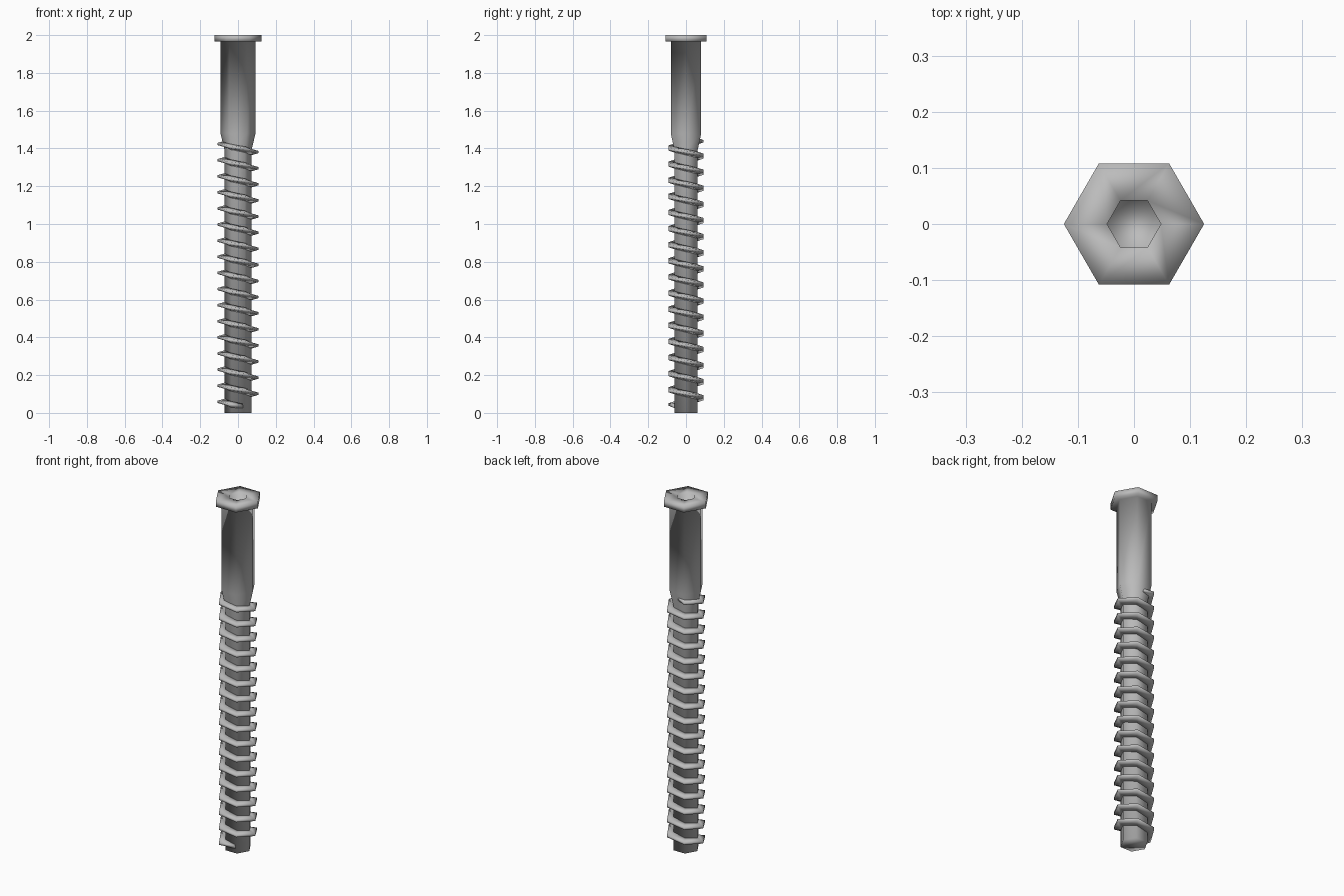
import bpy, bmesh, math

cube = bpy.data.objects.get("Cube")
if cube:
    bpy.data.objects.remove(cube)

steel = bpy.data.materials.new("grey_steel")
steel.use_nodes = True
GREY = (0.5, 0.5, 0.5, 1)
steel.diffuse_color = GREY
steel.node_tree.nodes["Principled BSDF"].inputs["Base Color"].default_value = GREY

STEP = math.pi / 3


def finish(name, bm):
    bmesh.ops.recalc_face_normals(bm, faces=bm.faces[:])
    mesh = bpy.data.meshes.new(name)
    bm.to_mesh(mesh)
    bm.free()
    mesh.shade_smooth()
    mesh.materials.append(steel)
    obj = bpy.data.objects.new(name, mesh)
    bpy.context.collection.objects.link(obj)


def hex_ring(bm, r, z):
    return [bm.verts.new((r * math.cos(i * STEP), r * math.sin(i * STEP), z)) for i in range(6)]


def bridge(bm, a, b, closed=True):
    n = len(a)
    for i in range(n if closed else n - 1):
        j = (i + 1) % n
        bm.faces.new((a[i], a[j], b[j], b[i]))


# Body: core, taper, shank, head and the hexagonal socket in one profile
bm = bmesh.new()
profile = [(0.071, 0), (0.071, 1.39), (0.093, 1.48), (0.093, 1.965),
           (0.125, 1.965), (0.125, 2.0), (0.048, 2.0), (0.048, 1.94)]
rings = [hex_ring(bm, r, z) for r, z in profile]
for a, b in zip(rings, rings[1:]):
    bridge(bm, a, b)
bm.faces.new(rings[0])
bm.faces.new(rings[-1])
finish("screw_body", bm)

# Thread: six-sided helix descending counter-clockwise, fading out at both ends
PITCH, TURNS = 0.0853, 17
CORE, CREST = 0.066, 0.108
count = TURNS * 6 - 2
bm = bmesh.new()
sections = []
for k in range(count + 1):
    angle = (k + 1) * STEP
    z = 1.452 - k * PITCH / 6
    end = k in (0, count)
    crest = CORE + 0.002 if end else CREST
    section = []
    for r, dz in ((CORE, -0.018), (crest, -0.006), (crest, 0.006), (CORE, 0.018)):
        section.append(bm.verts.new((r * math.cos(angle), r * math.sin(angle), max(0.002, z + dz))))
    sections.append(section)
for a, b in zip(sections, sections[1:]):
    bridge(bm, a, b)
bm.faces.new(sections[0])
bm.faces.new(sections[-1])
finish("screw_thread", bm)
